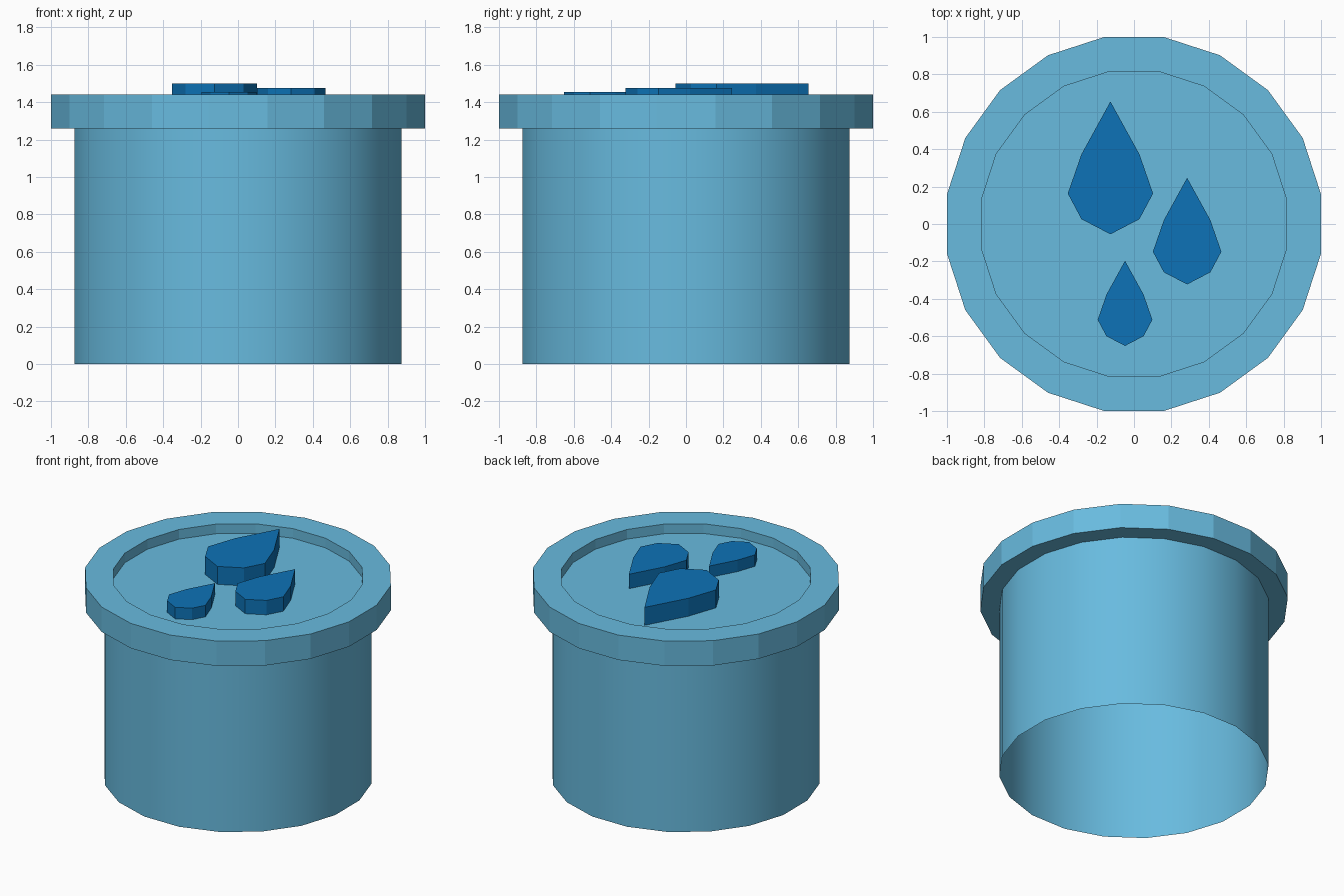
import bpy, bmesh, math

if "Cube" in bpy.data.objects:
    bpy.data.objects.remove(bpy.data.objects["Cube"])

SIDES = 20
K = 1 / math.cos(math.pi / SIDES)   # flat-to-flat radius -> corner radius


def material(name, rgb):
    m = bpy.data.materials.new(name)
    m.diffuse_color = (*rgb, 1)
    m.use_nodes = True
    m.node_tree.nodes["Principled BSDF"].inputs["Base Color"].default_value = m.diffuse_color
    return m


light_blue = material("light_blue", (0.138, 0.497, 0.738))
deep_blue = material("deep_blue", (0.004, 0.171, 0.474))


def finish(bm, name, mat, smooth=False):
    me = bpy.data.meshes.new(name)
    for f in bm.faces:
        f.smooth = smooth
    bm.to_mesh(me)
    bm.free()
    me.materials.append(mat)
    ob = bpy.data.objects.new(name, me)
    bpy.context.collection.objects.link(ob)
    return ob


def lathe(name, profile, mat, smooth=False, cap=False):
    """Spin (radius, z) points round the z axis; optionally close the last ring."""
    bm = bmesh.new()
    rings = []
    for r, z in profile:
        angles = [2 * math.pi * (i + 0.5) / SIDES for i in range(SIDES)]
        rings.append([bm.verts.new((r * K * math.cos(a), r * K * math.sin(a), z))
                      for a in angles])
    for a, b in zip(rings, rings[1:]):
        for i in range(SIDES):
            j = (i + 1) % SIDES
            bm.faces.new((a[i], a[j], b[j], b[i]))
    if cap:
        bm.faces.new(rings[-1])
    return finish(bm, name, mat, smooth)


FLOOR = 1.37

# open-bottomed cup wall, and the rim with its sunken top
lathe("body", [(0.875, 0), (0.875, 1.26)], light_blue, smooth=True)
lathe("rim", [(0.875, 1.26), (1.0, 1.26), (1.0, 1.44), (0.816, 1.44), (0.816, FLOOR)],
      light_blue, cap=True)

# right half of a droplet outline, bottom to tip, relative to its widest line
HALF = [(0, -0.218), (0.155, -0.137), (0.228, 0), (0.155, 0.21), (0, 0.492)]
OUTLINE = HALF + [(-x, y) for x, y in HALF[-2:0:-1]]


def droplet(name, x, y, s):
    bm = bmesh.new()
    low, top = [[bm.verts.new((x + s * px, y + s * py, z)) for px, py in OUTLINE]
                for z in (FLOOR, FLOOR + 0.13 * s)]
    n = len(OUTLINE)
    for i in range(n):
        j = (i + 1) % n
        bm.faces.new((low[i], low[j], top[j], top[i]))
    bm.faces.new(top)
    finish(bm, name, deep_blue)


# raised droplets on the top
droplet("large_droplet", -0.126, 0.163, 1.0)
droplet("medium_droplet", 0.284, -0.148, 0.803)
droplet("small_droplet", -0.048, -0.512, 0.641)
